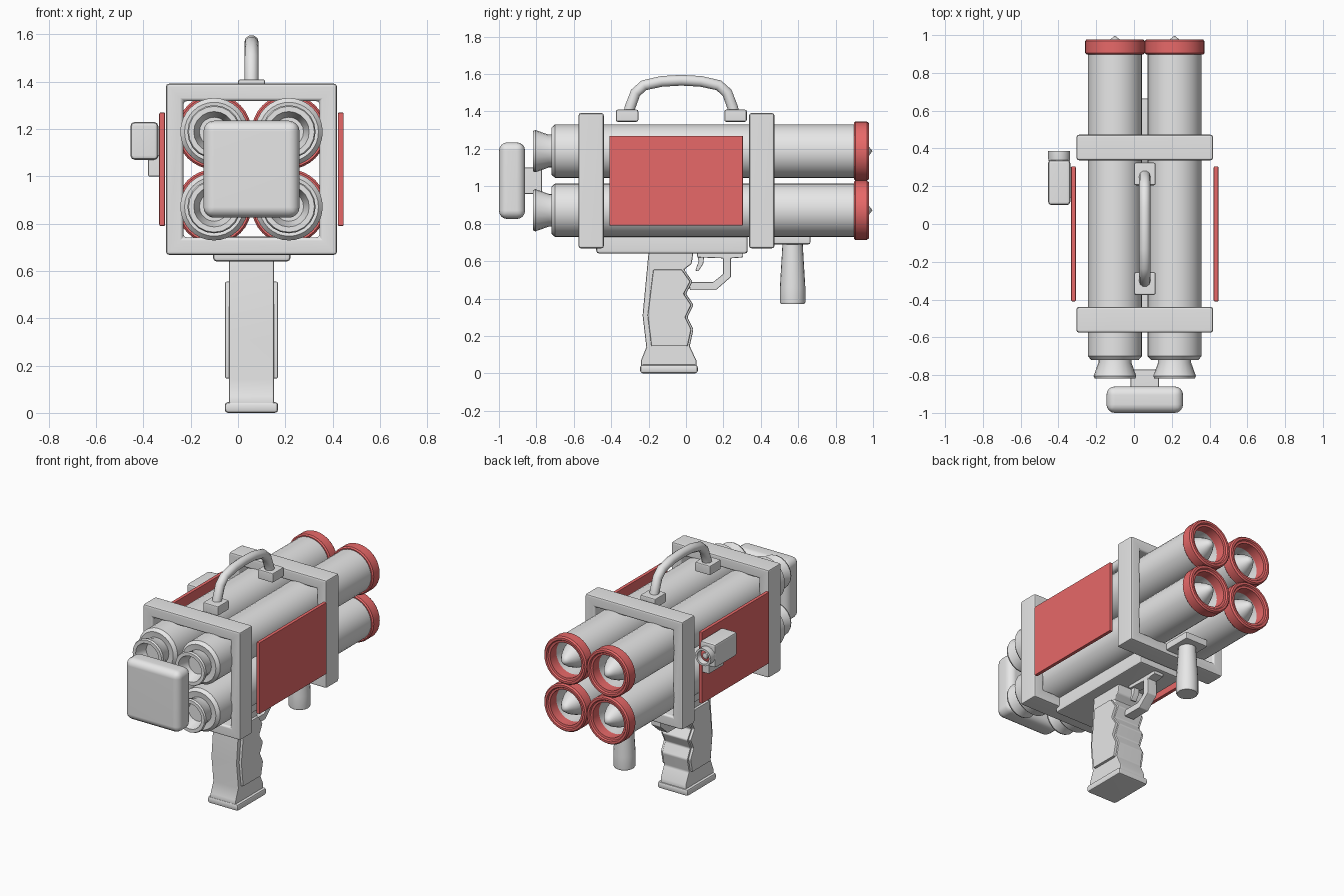
import bpy, bmesh, math
from mathutils import Vector, Matrix

if "Cube" in bpy.data.objects:
    bpy.data.objects.remove(bpy.data.objects["Cube"])

CX, CZ = 0.057, 1.03          # centre of the tube cluster


def material(name, rgb):
    m = bpy.data.materials.new(name)
    m.diffuse_color = (*rgb, 1)
    m.use_nodes = True
    m.node_tree.nodes["Principled BSDF"].inputs["Base Color"].default_value = m.diffuse_color
    return m


GREY = material("light grey", (0.8, 0.8, 0.8))
RED = material("soft red", (0.8, 0.14, 0.14))


def finish(bm, name, mat, bevel=0.0, segs=2):
    """Bevel sharp edges, shade smooth by angle and make the object."""
    bmesh.ops.recalc_face_normals(bm, faces=bm.faces)
    if bevel:
        sharp = [e for e in bm.edges if e.is_manifold and e.calc_face_angle() > 0.6]
        bmesh.ops.bevel(bm, geom=sharp, offset=bevel, segments=segs,
                        profile=0.5, affect='EDGES', clamp_overlap=True)
    for f in bm.faces:
        f.smooth = True
    for e in bm.edges:
        e.smooth = e.is_manifold and e.calc_face_angle() < 0.62
    me = bpy.data.meshes.new(name)
    bm.to_mesh(me)
    bm.free()
    me.materials.append(mat)
    ob = bpy.data.objects.new(name, me)
    bpy.context.collection.objects.link(ob)
    w = ob.modifiers.new("even normals", 'WEIGHTED_NORMAL')
    w.keep_sharp = True
    return ob


def box(name, x, y, z, mat=GREY, bevel=0.01, segs=2):
    """Box from (min, max) ranges."""
    bm = bmesh.new()
    bmesh.ops.create_cube(bm, size=1)
    for v in bm.verts:
        v.co = Vector((r[0] + (c + 0.5) * (r[1] - r[0])
                       for c, r in zip(v.co, (x, y, z))))
    return finish(bm, name, mat, bevel, segs)


def lathe(name, profile, centre, mat=GREY, sides=32, axis='Y', closed=False,
          turn=0.0, bevel=0.0):
    """Spin (radius, position) points about an axis through centre."""
    bm = bmesh.new()
    rings = []
    for r, p in profile:
        ring = []
        for i in range(1 if r == 0 else sides):
            a = turn + 2 * math.pi * i / sides
            u, w = r * math.cos(a), r * math.sin(a)
            co = (u, p, w) if axis == 'Y' else (u, w, p)
            ring.append(bm.verts.new(Vector(co) + Vector(centre)))
        rings.append(ring)
    pairs = list(zip(rings, rings[1:]))
    if closed:
        pairs.append((rings[-1], rings[0]))
    for a, b in pairs:
        for i in range(sides):
            j = (i + 1) % sides
            quad = [a[i % len(a)], a[j % len(a)], b[j % len(b)], b[i % len(b)]]
            bm.faces.new(list(dict.fromkeys(quad)))
    return finish(bm, name, mat, bevel)


def prism(name, pts, x0, x1, mat=GREY, bevel=0.0):
    """Extrude a (y, z) outline across x."""
    bm = bmesh.new()
    f = bm.faces.new([bm.verts.new((x0, y, z)) for y, z in pts])
    ext = bmesh.ops.extrude_face_region(bm, geom=[f])
    for v in ext['geom']:
        if isinstance(v, bmesh.types.BMVert):
            v.co.x = x1
    return finish(bm, name, mat, bevel)


# Four launch tubes, each with nozzle, red muzzle ring and pointed rocket
for sx in (-1, 1):
    for sz in (-1, 1):
        c = (CX + sx * 0.158, 0, CZ + sz * 0.158)
        lathe("tube", [(0, -0.70), (0.125, -0.72), (0.143, -0.70), (0.143, 0.93),
                       (0.118, 0.93), (0.118, 0.76), (0, 0.76)], c)
        lathe("nozzle", [(0, -0.68), (0.088, -0.68), (0.088, -0.735), (0.113, -0.805),
                         (0.108, -0.817), (0.086, -0.817), (0.062, -0.74),
                         (0, -0.74)], c, sides=20)
        lathe("muzzle_ring", [(0.158, 0.905), (0.158, 0.968), (0.150, 0.978),
                              (0.136, 0.978), (0.130, 0.968), (0.116, 0.966),
                              (0.116, 0.90), (0.150, 0.897)], c, RED, closed=True)
        lathe("rocket", [(0, 0.75), (0.088, 0.75), (0.088, 0.85), (0.078, 0.885),
                         (0.055, 0.935), (0.028, 0.975), (0, 0.997)], c, sides=24)

# Square frames clamping the tubes
for y0 in (-0.575, 0.337):
    y1, s = y0 + 0.136, math.sqrt(2)
    lathe("clamp_frame", [(0.362 * s, y0), (0.362 * s, y1), (0.288 * s, y1),
                          (0.288 * s, y0)], (CX, 0, CZ), sides=4, closed=True,
          turn=math.pi / 4, bevel=0.014)

# Red side panels
for s in (-1, 1):
    e = sorted((CX + s * 0.365, CX + s * 0.390))
    box("side_panel", e, (-0.41, 0.305), (0.79, 1.27), RED, 0.006)

# Shoulder pad and its stem
box("shoulder_pad", (-0.146, 0.26), (-1.0, -0.86), (0.825, 1.235), bevel=0.045, segs=4)
box("pad_stem", (CX - 0.075, CX + 0.075), (-0.88, -0.77), (0.96, 1.10), bevel=0.006)

# Carry handle on two feet
for y in (-0.315, 0.265):
    box("handle_foot", (0, 0.115), (y - 0.06, y + 0.06), (1.345, 1.41))
cu = bpy.data.curves.new("carry_handle", 'CURVE')
cu.dimensions = '3D'
cu.bevel_depth, cu.bevel_resolution = 0.03, 3
path = [(-0.31, 1.37), (-0.30, 1.42), (-0.27, 1.50), (-0.225, 1.54), (-0.13, 1.561),
        (-0.025, 1.567), (0.08, 1.561), (0.175, 1.54), (0.22, 1.50), (0.25, 1.42),
        (0.26, 1.37)]
sp = cu.splines.new('POLY')
sp.points.add(len(path) - 1)
for p, (y, z) in zip(sp.points, path):
    p.co = (CX, y, z, 1)
cu.materials.append(GREY)
bpy.context.collection.objects.link(bpy.data.objects.new("carry_handle", cu))

# Receiver plate under the tubes
box("receiver_plate", (-0.106, 0.222), (-0.48, 0.33), (0.64, 0.745), bevel=0.016)

# Pistol grip with finger grooves, side panels and base
front = [(0.055, 0.07), (0.02, 0.145), (0.04, 0.235), (0.008, 0.30), (0.04, 0.365),
         (0.0, 0.425), (0.035, 0.49), (-0.01, 0.555), (0.03, 0.585), (0.04, 0.65)]
back = [(-0.20, 0.65), (-0.232, 0.31), (-0.212, 0.14), (-0.24, 0.07), (-0.24, 0.03)]
prism("pistol_grip", [(0.055, 0.03)] + front + back, -0.038, 0.152, bevel=0.008)
inset = ([(y - 0.012, z) for y, z in front[1:8]] +
         [(-0.175, 0.555), (-0.205, 0.31), (-0.185, 0.145)])
prism("grip_panels", inset, -0.055, 0.169, bevel=0.007)
box("grip_base", (-0.056, 0.17), (-0.245, 0.063), (0, 0.046), bevel=0.014)

# Trigger guard and trigger
prism("trigger_guard", [(0.02, 0.445), (0.16, 0.445), (0.24, 0.515), (0.24, 0.615),
                        (0.305, 0.62), (0.305, 0.645), (0.06, 0.645), (0.06, 0.62),
                        (0.198, 0.615), (0.198, 0.53), (0.145, 0.488), (0.02, 0.488)],
      CX - 0.035, CX + 0.035, bevel=0.005)
prism("trigger", [(0.055, 0.65), (0.068, 0.60), (0.05, 0.55), (0.065, 0.545),
                  (0.092, 0.585), (0.10, 0.65)], CX - 0.02, CX + 0.02, bevel=0.004)

# Forward grip and mount
box("foregrip_mount", (CX - 0.085, CX + 0.085), (0.465, 0.665), (0.69, 0.74))
lathe("foregrip", [(0, 0.70), (0.054, 0.70), (0.056, 0.66), (0.068, 0.46),
                   (0.068, 0.38), (0.062, 0.37), (0, 0.37)], (CX, 0.57, 0),
      sides=20, axis='Z')

# Side sight with lens and bracket
box("sight_body", (-0.455, -0.337), (0.10, 0.34), (1.07, 1.23), bevel=0.018)
box("sight_bracket", (-0.38, -0.325), (0.14, 0.30), (1.0, 1.09), bevel=0.005)
sc = (-0.396, 0, 1.15)
lathe("sight_hood", [(0.052, 0.32), (0.058, 0.345), (0.058, 0.386), (0.044, 0.386),
                     (0.036, 0.33)], sc, sides=20, closed=True)
lathe("sight_lens", [(0.042, 0.352), (0.02, 0.358)], sc, RED, sides=20)
lathe("sight_lens_core", [(0.021, 0.352), (0.018, 0.366), (0, 0.372)], sc, sides=16)
